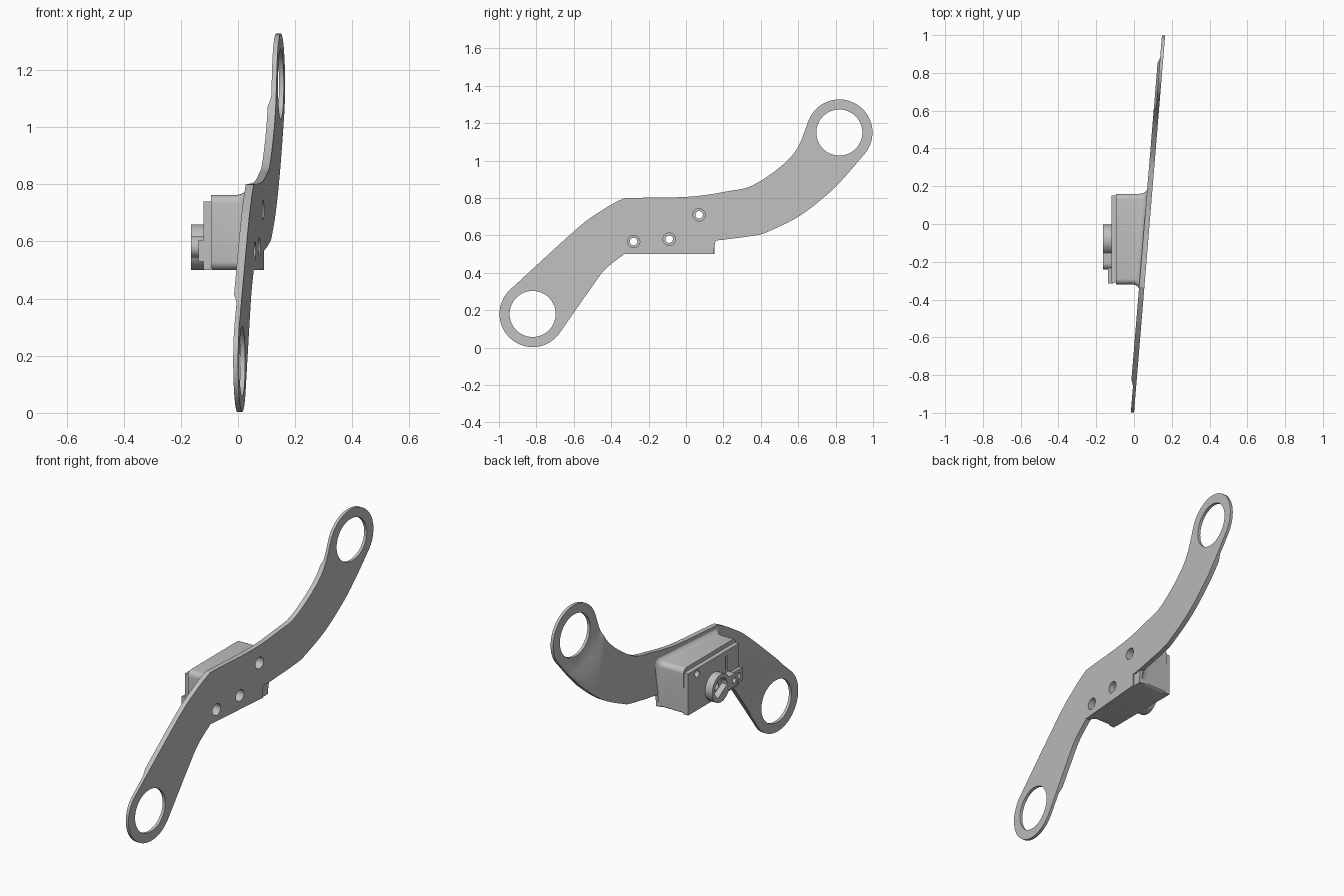
import bpy, bmesh, math
from mathutils import Vector, Matrix

if "Cube" in bpy.data.objects:
    bpy.data.objects.remove(bpy.data.objects["Cube"])

grey = bpy.data.materials.new("light_grey")
grey.use_nodes = True
COLOUR = (0.52, 0.52, 0.52, 1)
grey.diffuse_color = COLOUR
grey.node_tree.nodes["Principled BSDF"].inputs["Base Color"].default_value = COLOUR


def lean(y):
    """x of the arm's outer face, which is slightly slanted along y."""
    return 0.0825 * (y + 1)


def finish(name, bm, slanted=False):
    if slanted:
        for v in bm.verts:
            v.co.x += lean(v.co.y)
    bmesh.ops.recalc_face_normals(bm, faces=bm.faces)
    mesh = bpy.data.meshes.new(name)
    bm.to_mesh(mesh)
    bm.free()
    mesh.materials.append(grey)
    ob = bpy.data.objects.new(name, mesh)
    bpy.context.collection.objects.link(ob)
    return ob


def prism(name, outline, x0, x1, slanted=False):
    """Extrude a (y, z) outline along x."""
    bm = bmesh.new()
    face = bm.faces.new([bm.verts.new((x0, y, z)) for y, z in outline])
    new = bmesh.ops.extrude_face_region(bm, geom=[face])["geom"]
    verts = [g for g in new if isinstance(g, bmesh.types.BMVert)]
    bmesh.ops.translate(bm, verts=verts, vec=(x1 - x0, 0, 0))
    return finish(name, bm, slanted)


def rod(name, y, z, x0, x1, r0, r1=None, slanted=False):
    """Round bar or cone along x."""
    bm = bmesh.new()
    place = Matrix.Translation(((x0 + x1) / 2, y, z)) @ Matrix.Rotation(math.pi / 2, 4, 'Y')
    bmesh.ops.create_cone(bm, cap_ends=True, segments=64, radius1=r0,
                          radius2=r0 if r1 is None else r1, depth=x1 - x0, matrix=place)
    return finish(name, bm, slanted)


def rect(y0, y1, z0, z1):
    return [(y0, z0), (y1, z0), (y1, z1), (y0, z1)]


def arc(cy, cz, r, a0, a1, n=40):
    angles = [math.radians(a0 + (a1 - a0) * i / n) for i in range(n + 1)]
    return [(cy + r * math.cos(a), cz + r * math.sin(a)) for a in angles]


def smooth_path(pts, n=5):
    """Catmull-Rom curve through the points."""
    p = [Vector(q) for q in [pts[0]] + pts + [pts[-1]]]
    out = []
    for a, b, c, d in zip(p, p[1:], p[2:], p[3:]):
        for i in range(n):
            t = i / n
            out.append(tuple(0.5 * (2 * b + (c - a) * t + (2 * a - 5 * b + 4 * c - d) * t ** 2
                                    + (3 * b - a - 3 * c + d) * t ** 3)))
    return out + [pts[-1]]


def cut(target, cutter):
    cutter.hide_render = True
    mod = target.modifiers.new("cut", 'BOOLEAN')
    mod.operation = 'DIFFERENCE'
    mod.solver = 'EXACT'
    mod.object = cutter
    bpy.context.view_layer.objects.active = target
    bpy.ops.object.modifier_apply(modifier=mod.name)
    bpy.data.objects.remove(cutter)


# Curved arm with an eye at each end
LOW, HIGH = (-0.82, 0.18), (0.82, 1.15)
EYE = 0.177
low_arc = arc(*LOW, EYE, 134, 326)
high_arc = arc(*HIGH, EYE, -45, 160)
lower_left = smooth_path([low_arc[-1], (-0.51, 0.315), (-0.43, 0.42), (-0.33, 0.5)])
lower_right = smooth_path([(0.1, 0.57), (0.155, 0.572), (0.37, 0.6), (0.45, 0.625),
                           (0.61, 0.706), (0.76, 0.823), (0.85, 0.914), high_arc[0]])
upper = smooth_path([high_arc[-1], (0.594, 1.064), (0.5, 0.963), (0.353, 0.866),
                     (0.235, 0.838), (0.02, 0.807), (-0.29, 0.8), (-0.35, 0.79),
                     (-0.46, 0.727), (-0.59, 0.63), low_arc[0]])
outline = low_arc[:-1] + lower_left + [(0.1, 0.5)] + lower_right[:-1] + high_arc[:-1] + upper[:-1]
arm = prism("arm", outline, -0.028, 0, slanted=True)
for centre in (LOW, HIGH):
    cut(arm, rod("eye_relief", *centre, -0.039, -0.017, 0.26, 0.21, slanted=True))
    cut(arm, rod("eye_hole", *centre, -0.1, 0.1, 0.123, slanted=True))

# Housing body, flaring into the arm at its root
Y0, Y1, Z0, Z1, ROUND = -0.32, 0.16, 0.5, 0.763, 0.03


def section(bm, depth, grow, slanted):
    y0, y1, z1 = Y0 - grow, Y1 + grow, Z1 + grow * 0.8
    pts = []
    for cy, cz, start in ((y1 - ROUND, z1 - ROUND, 0), (y0 + ROUND, z1 - ROUND, 90),
                          (y0 + ROUND, Z0 + ROUND, 180), (y1 - ROUND, Z0 + ROUND, 270)):
        pts += arc(cy, cz, ROUND, start, start + 90, 6)
    verts = []
    for y, z in pts:
        if z < 0.58:
            y = min(y, Y1 - 0.01)
        verts.append(bm.verts.new((depth + (lean(y) if slanted else 0), y, z)))
    return verts


bm = bmesh.new()
rings = [section(bm, -0.095, 0, False), section(bm, -0.065, 0, True)]
for i in range(1, 7):
    a = math.pi / 2 * i / 6
    rings.append(section(bm, -0.065 + 0.04 * math.sin(a), 0.035 * (1 - math.cos(a)), True))
rings.append(section(bm, -0.008, 0.035, True))
for a, b in zip(rings, rings[1:]):
    for i in range(len(a)):
        j = (i + 1) % len(a)
        bm.faces.new((a[i], a[j], b[j], b[i]))
bm.faces.new(rings[0])
bm.faces.new(rings[-1])
body = finish("housing_body", bm)

# Housing cover with a narrow slot
cover = prism("housing_cover", rect(-0.31, 0.152, 0.5, 0.74), -0.12, -0.09)
cut(cover, prism("slot", rect(-0.205, -0.19, 0.63, 0.71), -0.13, -0.11))

# Round collar with a half-moon pocket
KY, KZ = -0.083, 0.58
collar = rod("collar", KY, KZ, -0.165, -0.11, 0.08)
cut(collar, prism("pocket", arc(KY, KZ, 0.056, -60, 180), -0.2, -0.13))

# Side tab beside the collar, on a low pad
tab = prism("side_tab", arc(-0.205, KZ, 0.037, 90, 270, 20) + [(-0.15, 0.543), (-0.15, 0.617)],
            -0.165, -0.11)
pad = prism("tab_pad", rect(-0.315, -0.15, 0.53, 0.605), -0.138, -0.11)
cut(tab, rod("tab_hole", -0.205, KZ, -0.2, -0.145, 0.016))

# Screw holes with wide bores on the outer face
for y, z in ((-0.28, 0.567), (-0.09, 0.58), (0.07, 0.71)):
    for part in (arm, body, cover, collar, pad):
        cut(part, rod("screw_hole", y, z, -0.3, 0.3, 0.02))
    for part in (arm, body):
        cut(part, rod("screw_bore", y, z, -0.03, 0.3, 0.033))

# Smooth shading with crisp edges
bpy.ops.object.select_all(action='DESELECT')
for part in (arm, body, cover, collar, tab, pad):
    part.select_set(True)
bpy.context.view_layer.objects.active = arm
bpy.ops.object.shade_smooth_by_angle(angle=math.radians(30))
